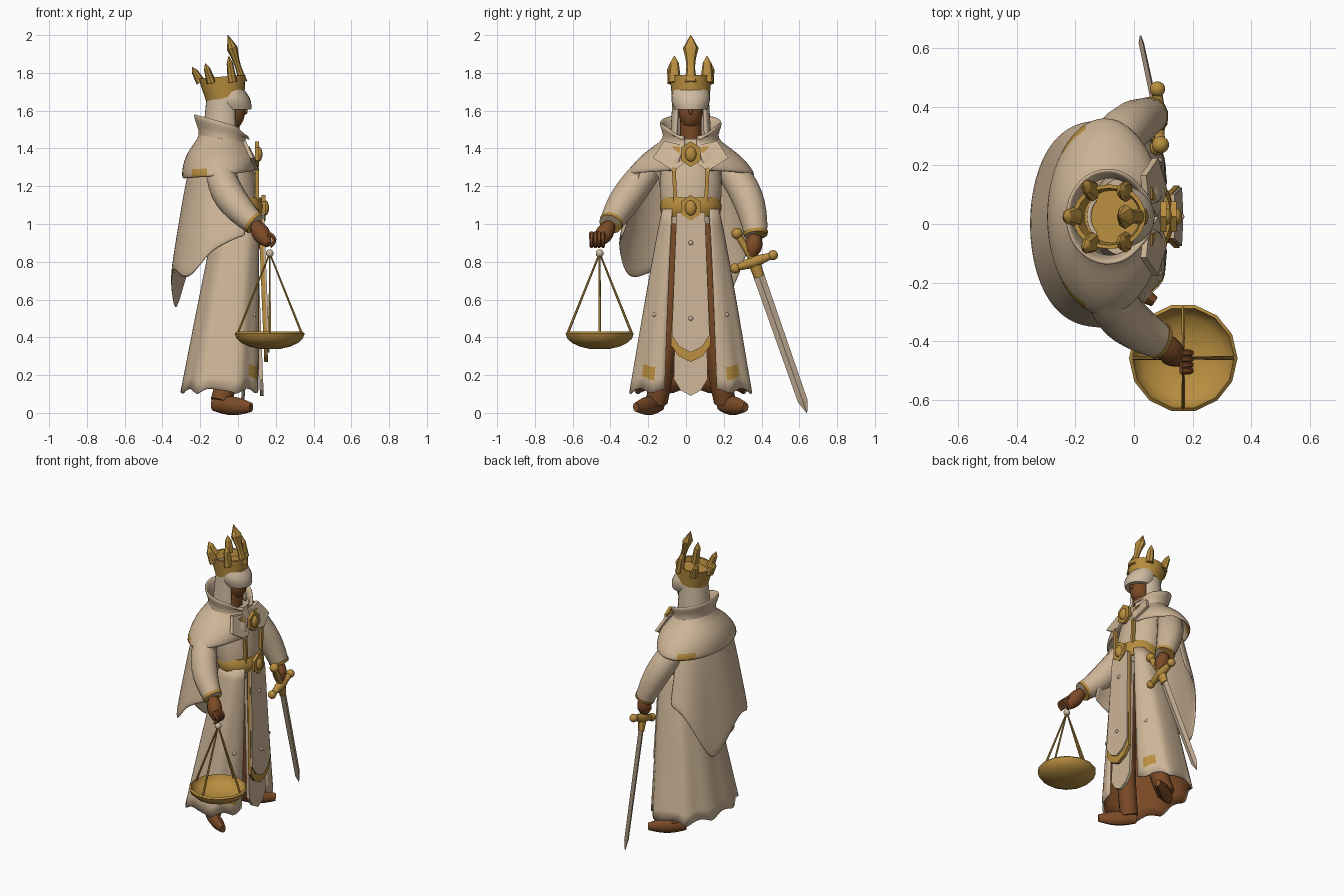
import bpy, bmesh, math
from mathutils import Vector
from math import sin, cos, pi

if bpy.data.objects.get("Cube"):
    bpy.data.objects.remove(bpy.data.objects["Cube"])


def material(name, *rgb):
    made = bpy.data.materials.new(name)
    made.use_nodes = True
    made.diffuse_color = (*rgb, 1)
    made.node_tree.nodes["Principled BSDF"].inputs["Base Color"].default_value = (*rgb, 1)
    return made


CLOTH = material("cream cloth", 0.61, 0.46, 0.31)
PALE = material("pale linen", 0.62, 0.49, 0.35)
GOLD = material("old gold", 0.48, 0.27, 0.05)
BROWN = material("brown leather", 0.2, 0.07, 0.02)
STEEL = material("warm steel", 0.52, 0.4, 0.28)
MID = 0.025  # the figure's own middle in y
SIDES = (("right", -1), ("left", 1))


def finish(name, bm, mats, thickness=0, rounding=0, angle=40):
    mesh = bpy.data.meshes.new(name)
    bm.to_mesh(mesh)
    bm.free()
    part = bpy.data.objects.new(name, mesh)
    bpy.context.collection.objects.link(part)
    for mat in mats:
        mesh.materials.append(mat)
    if thickness:
        solid = part.modifiers.new("thickness", "SOLIDIFY")
        solid.thickness, solid.offset, solid.material_offset = thickness, -1, 1
    if rounding:
        smooth = part.modifiers.new("rounding", "SUBSURF")
        smooth.levels = smooth.render_levels = rounding
    bpy.ops.object.select_all(action="DESELECT")
    part.select_set(True)
    bpy.context.view_layer.objects.active = part
    bpy.ops.object.shade_smooth_by_angle(angle=math.radians(angle))


def loft(name, rings, *mats, closed=True, rule=None, **style):
    """Skin a list of point rings; closed rings also get end caps."""
    bm = bmesh.new()
    rows = [[bm.verts.new(point) for point in ring] for ring in rings]
    count = len(rows[0])
    for low, high in zip(rows, rows[1:]):
        for i in range(count if closed else count - 1):
            k = (i + 1) % count
            face = bm.faces.new((low[i], low[k], high[k], high[i]))
            if rule:
                face.material_index = rule(face.calc_center_median())
    if closed:
        bm.faces.new(rows[0])
        bm.faces.new(rows[-1])
        bmesh.ops.recalc_face_normals(bm, faces=bm.faces)
    finish(name, bm, mats, **style)


def steps(count):
    return [i / count for i in range(count + 1)]


def mix(a, b, t):
    return a + (b - a) * t


def oval(cx, rx, ry, z, tilt=0, gap=0, cy=MID, count=24):
    """Level ring, tilted along x; a gap leaves it open towards the front."""
    angles = [mix(gap, 2 * pi - gap, t) for t in steps(count)]
    if not gap:
        angles.pop()
    return [(cx + rx * cos(a), cy + ry * sin(a), z + tilt * cos(a)) for a in angles]


def between(low, high, swell=0, count=6, **shape):
    """Rings blended from one oval to another, swelling midway."""
    rings = []
    for t in steps(count):
        cx, rx, ry, *rest = [mix(a, b, t) for a, b in zip(low, high)]
        more = swell * sin(pi * t)
        rings.append(oval(cx, rx + more, ry + more, *rest, **shape))
    return rings


def tube(name, mat, start, end, thick, thin, bend=None, belly=0, sides=10, flat=1, **style):
    """Tapered tube on a quadratic curve."""
    start, end = Vector(start), Vector(end)
    bend = Vector(bend) if bend else (start + end) / 2
    rings = []
    for t in steps(8):
        centre = start.lerp(bend, t).lerp(bend.lerp(end, t), t)
        along = (bend - start).lerp(end - bend, t).normalized()
        across = along.cross(Vector((1, 0, 0) if abs(along.x) < 0.9 else (0, 0, 1))).normalized()
        over = along.cross(across) * flat
        radius = mix(thick, thin, t) + belly * sin(pi * t)
        turns = [2 * pi * k / sides for k in range(sides)]
        rings.append([centre + radius * (across * cos(a) + over * sin(a)) for a in turns])
    loft(name, rings, mat, **style)


def plate(name, mat, outline, x, depth=0.02, lean=0):
    """Slab from a (y, z) outline, facing +x; lean pushes its lower end forward."""
    rings = [[(x + d + lean * (1 - z), MID + y, z) for y, z in outline] for d in (0, depth)]
    loft(name, rings, mat, angle=20)


def pennant(name, mat, top, wide, tip, x):
    half = [(top, 1.06), (wide, tip + 0.09), (wide * 0.6, tip + 0.03)]
    plate(name, mat, half + [(0, tip)] + [(-y, z) for y, z in reversed(half)], x, lean=0.04)


def ball(name, mat, centre, *size):
    bm = bmesh.new()
    bmesh.ops.create_uvsphere(bm, u_segments=14, v_segments=9, radius=1)
    bmesh.ops.scale(bm, verts=bm.verts, vec=size if len(size) == 3 else size * 3)
    bmesh.ops.translate(bm, verts=bm.verts, vec=centre)
    finish(name, bm, [mat], angle=60)


def hexagon(z, wide, high):
    return [(wide * sin(k * pi / 3), z + high * cos(k * pi / 3)) for k in range(6)]


# Long robe skirt, open at the front, with folds and a scalloped hem
rows = []
for t in steps(14):
    flare = (1 - t) ** 0.9
    deep, wide = 0.115 + 0.1 * flare, 0.15 + 0.17 * flare
    gap = math.asin((0.1 + 0.04 * flare) / wide)
    row = []
    for u in steps(56):
        a = mix(gap, 2 * pi - gap, u)
        fold = 1 + 0.03 * flare * cos(9 * a)
        front = cos(a) ** 0.55 if cos(a) > 0 else -abs(cos(a)) ** 0.75
        scallop = 0.03 * flare ** 4 * abs(sin(4.5 * a))
        row.append((0.01 - 0.1 * flare + deep * fold * front, MID + wide * fold * sin(a), mix(0.1, 1.08, t) + scallop))
    rows.append(row)


def hem_patch(c):
    return 2 if 0.17 < c.z < 0.25 and c.x > 0 and 0.18 < abs(c.y - MID) < 0.26 else 0


loft("robe_skirt", rows, CLOTH, BROWN, GOLD, closed=False, thickness=0.012, rule=hem_patch)

# Hanging front panels; the gold one shows as a border
pennant("under_panel", CLOTH, 0.07, 0.09, 0.09, 0.08)
pennant("panel_border", GOLD, 0.075, 0.106, 0.27, 0.11)
pennant("front_panel", CLOTH, 0.075, 0.1, 0.32, 0.12)
for z in (0.5, 0.9):
    ball("panel_stud", PALE, (mix(0.18, 0.14, z), MID, z), 0.012)

for word, s in SIDES:
    # Legs and boots
    ankle = (-0.09, MID + s * 0.18, 0.06)
    tube(word + "_leg", BROWN, (0, MID + s * 0.08, 1), ankle, 0.07, 0.058, bend=(0.02, MID + s * 0.11, 0.4))
    tube(word + "_boot", BROWN, (-0.13, MID + s * 0.16, 0.045), (0.07, MID + s * 0.29, 0.03), 0.035, 0.025,
         belly=0.02, flat=0.75)
    # Chest trim, lapels lying on the mantle, and skirt studs
    plate(word + "_chest_trim", GOLD, [(s * y, z) for y, z in ((0.07, 1.1), (0.09, 1.1), (0.1, 1.3), (0.08, 1.3))], 0.09)
    plate(word + "_lapel", CLOTH,
          [(s * y, z) for y, z in ((0, 1.35), (0.05, 1.42), (0.14, 1.44), (0.2, 1.35), (0.09, 1.28))], 0.22, lean=0.45)
    plate(word + "_lapel_trim", GOLD, [(s * y, z) for y, z in ((0.05, 1.36), (0.06, 1.41), (0.1, 1.41))],
          0.24, depth=0.006, lean=0.45)
    ball(word + "_skirt_stud", PALE, (0.085, MID + s * 0.19, 0.52), 0.012)

# Torso, belt and ornaments
loft("torso", between((0, 0.11, 0.14, 1), (-0.05, 0.08, 0.13, 1.45), swell=0.03), CLOTH)
loft("belt", between((0, 0.125, 0.15, 1.04), (0, 0.125, 0.15, 1.14), swell=0.013), GOLD)
for name, x, z in (("belt_buckle", 0.125, 1.085), ("brooch", 0.09, 1.37)):
    plate(name, GOLD, hexagon(z, 0.06, 0.068), x)
    ball(name + "_boss", GOLD, (x + 0.02, MID, z), 0.02, 0.03, 0.04)

# Shoulder mantle with a standing collar that dips at the front
hem, neckline, rim = (-0.1, 0.2, 0.345, 1.26, 0.02), (-0.08, 0.12, 0.14, 1.45, -0.02), (-0.09, 0.15, 0.17, 1.54, -0.04)
shoulders = between(hem, neckline, swell=0.03, count=5, gap=0.2)
collar = between(neckline, rim, count=2, gap=0.2)[1:]
collar[-1] = [(x, y, z - 1.2 * max(0, x)) for x, y, z in collar[-1]]
loft("mantle", shoulders + collar, CLOTH, CLOTH, GOLD, closed=False, thickness=0.018, rounding=1,
     rule=lambda c: 2 if c.z < 1.31 and -0.24 < c.x < -0.17 else 0)

# Cape around the back, its hem falling into two tails
rows = []
for t in reversed(steps(6)):
    row = []
    for u in steps(24):
        a = mix(-1.5, 1.9, u)
        off = a + 0.5
        back = math.copysign(abs(cos(a)) ** 0.7, cos(a))
        tail = 0.54 + abs(off) * (0.12 if off > 0 else 0.3) + 0.12 * sin(off * 2.1) ** 2
        row.append((-0.08 - back * mix(0.16, 0.28, t ** 0.8), -sin(a) * mix(0.26, 0.36, t),
                    mix(1.38 - 0.08 * abs(sin(a)), tail, t)))
    rows.append(row)
loft("cape", rows, CLOTH, CLOTH, closed=False, thickness=0.015, rounding=1)


# Arms: sleeve, narrow gold cuff and hand
def arm(word, shoulder, elbow, wrist, knuckles):
    tube(word + "_sleeve", CLOTH, shoulder, wrist, 0.075, 0.06, bend=elbow, belly=0.016, sides=14)
    back = (Vector(elbow) - Vector(wrist)).normalized() * 0.018
    tube(word + "_cuff", GOLD, Vector(wrist) + back, wrist, 0.066, 0.062, sides=14)
    tube(word + "_hand", BROWN, wrist, knuckles, 0.03, 0.02, belly=0.022)


arm("right", (-0.1, -0.2, 1.29), (-0.07, -0.33, 1.13), (0.09, -0.4, 1), (0.16, -0.47, 0.89))
arm("left", (-0.1, 0.22, 1.3), (-0.03, 0.35, 1.17), (0.06, 0.37, 0.94), (0.08, 0.34, 0.82))
for i in range(4):
    y = -0.5 + 0.02 * i
    tube("right_finger", BROWN, (0.16, y, 0.95), (0.17, y, 0.88), 0.014, 0.01, bend=(0.22, y, 0.92), sides=6)

# Sword
hilt, pommel, point = Vector((0.08, 0.36, 0.8)), Vector((0.09, 0.27, 0.95)), Vector((0.02, 0.64, 0))
tube("sword_grip", GOLD, pommel, hilt, 0.018, 0.02)
ball("sword_pommel", GOLD, pommel, 0.03)
for end in (-1, 1):
    knob = hilt + end * Vector((0, 0.1, 0.035))
    tube("sword_guard", GOLD, hilt, knob, 0.032, 0.015)
    ball("guard_knob", GOLD, knob, 0.027)
tube("sword_collar", GOLD, hilt, hilt.lerp(point, 0.1), 0.035, 0.026, flat=0.7)
neck_of_blade = hilt.lerp(point, 0.92)
tube("sword_blade", STEEL, hilt, neck_of_blade, 0.03, 0.026, sides=4, flat=0.35, angle=20)
tube("sword_tip", STEEL, neck_of_blade, point, 0.026, 0.002, sides=4, flat=0.35, angle=20)

# Weighing dish on four cords
ring = Vector((0.168, -0.457, 0.845))
bowl = [(0.185 * sin(t * pi / 2), 0.42 - 0.085 * cos(t * pi / 2)) for t in steps(5)[1:]]
bowl += [(r * 0.94, z + 0.01) for r, z in reversed(bowl)]
loft("scale_dish", [oval(ring.x, r, r, z, cy=ring.y, count=14) for r, z in bowl], GOLD)
for k in range(4):
    foot = (ring.x + 0.17 * cos(k * pi / 2), ring.y + 0.17 * sin(k * pi / 2), 0.42)
    tube("scale_cord", GOLD, foot, ring, 0.007, 0.005, sides=6)
ball("scale_knob", PALE, ring, 0.021)

# Head, hood and blindfold
tube("neck", BROWN, (-0.06, MID, 1.38), (-0.04, MID, 1.58), 0.06, 0.055)
ball("face", BROWN, (-0.03, MID, 1.6), 0.07, 0.065, 0.1)
ball("nose", BROWN, (0.036, MID, 1.6), 0.016, 0.012, 0.022)
loft("hood", between((-0.08, 0.11, 0.11, 1.44), (-0.075, 0.085, 0.092, 1.73), gap=0.85), PALE, PALE,
     closed=False, thickness=0.014)
loft("blindfold", between((-0.02, 0.09, 0.085, 1.605, 0.01), (-0.04, 0.07, 0.09, 1.715), swell=0.015), PALE)

# Crown: flared tilted band and six spikes, the front one tallest
band = between((-0.065, 0.1, 0.1, 1.67, 0.03), (-0.085, 0.125, 0.11, 1.78, 0.01), count=3)
loft("crown_band", band + [oval(-0.085, 0.11, 0.097, 1.78, 0.01), oval(-0.075, 0.095, 0.09, 1.74, 0.02)], GOLD)
for k in range(6):
    a = k * pi / 3
    front = k == 0
    out = -0.025 * min(0, cos(a))
    base = Vector((-0.085 + 0.112 * cos(a), MID + 0.1 * sin(a), 1.75))
    tip = Vector((base.x - out - (0.08 if front else 0.02), base.y + out * sin(a) * 2, 2 if front else 1.87 + 0.04 * cos(a)))
    leaf = base.lerp(tip, 0.72)
    root, waist, head = (0.035, -0.015, 0.042) if front else (0.036, 0, 0.024)
    tube("crown_spike", GOLD, base, leaf, root, head, belly=waist, sides=8, flat=0.7)
    tube("spike_tip", GOLD, leaf, tip, head, 0.002, sides=8, flat=0.7)
